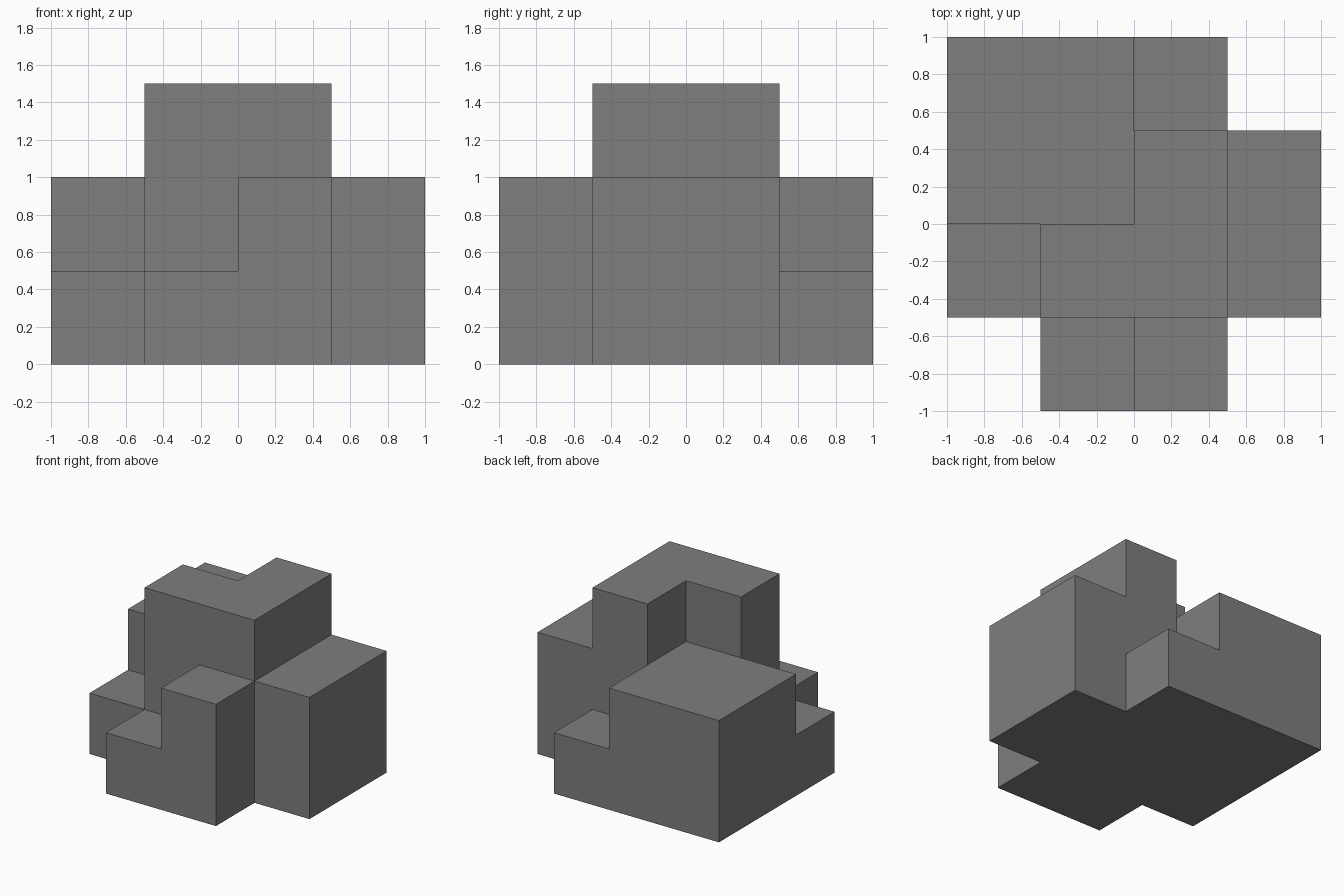
import bpy
import bmesh
from mathutils import Vector

default_cube = bpy.data.objects.get("Cube")
if default_cube:
    bpy.data.objects.remove(default_cube, do_unlink=True)

UNIT = 0.5

# Stack height of each column: rows run front to back, entries left to right in x
HEIGHTS = ["0120",
           "1332",
           "2232",
           "2210"]


def filled(cell):
    x, y, z = cell
    if not (0 <= x < len(HEIGHTS[0]) and 0 <= y < len(HEIGHTS)):
        return False
    return 0 <= z < int(HEIGHTS[y][x])


def add_side(bm, cell, axis, sign):
    """Add the unit square on one side of a cell."""
    half = Vector((0.5, 0.5, 0.5))
    normal, u, v = Vector(), Vector(), Vector()
    normal[axis] = sign / 2
    u[(axis + 1) % 3] = 0.5
    v[(axis + 2) % 3] = sign / 2
    centre = Vector(cell) + half + normal
    corners = (centre - u - v, centre + u - v, centre + u + v, centre - u + v)
    bm.faces.new([bm.verts.new(c) for c in corners])


# Outer skin of the stacked blocks
bm = bmesh.new()
for y, row in enumerate(HEIGHTS):
    for x, height in enumerate(row):
        for z in range(int(height)):
            for axis in range(3):
                for sign in (-1, 1):
                    neighbour = [x, y, z]
                    neighbour[axis] += sign
                    if not filled(neighbour):
                        add_side(bm, (x, y, z), axis, sign)

# Weld the skin, then merge coplanar squares into clean flat faces
bmesh.ops.remove_doubles(bm, verts=bm.verts, dist=0.001)
bmesh.ops.recalc_face_normals(bm, faces=bm.faces)
bmesh.ops.dissolve_limit(bm, angle_limit=0.01, verts=bm.verts, edges=bm.edges)

# Scale to size, centred and standing on the ground
offset = Vector((len(HEIGHTS[0]) / 2, len(HEIGHTS) / 2, 0))
for vert in bm.verts:
    vert.co = (vert.co - offset) * UNIT

mesh = bpy.data.meshes.new("stepped_block")
bm.to_mesh(mesh)
bm.free()
block = bpy.data.objects.new("stepped_block", mesh)
bpy.context.collection.objects.link(block)

# Plain grey
grey = bpy.data.materials.new("plain_grey")
grey.use_nodes = True
colour = (0.21, 0.21, 0.21, 1)
grey.diffuse_color = colour
grey.node_tree.nodes["Principled BSDF"].inputs["Base Color"].default_value = colour
mesh.materials.append(grey)
